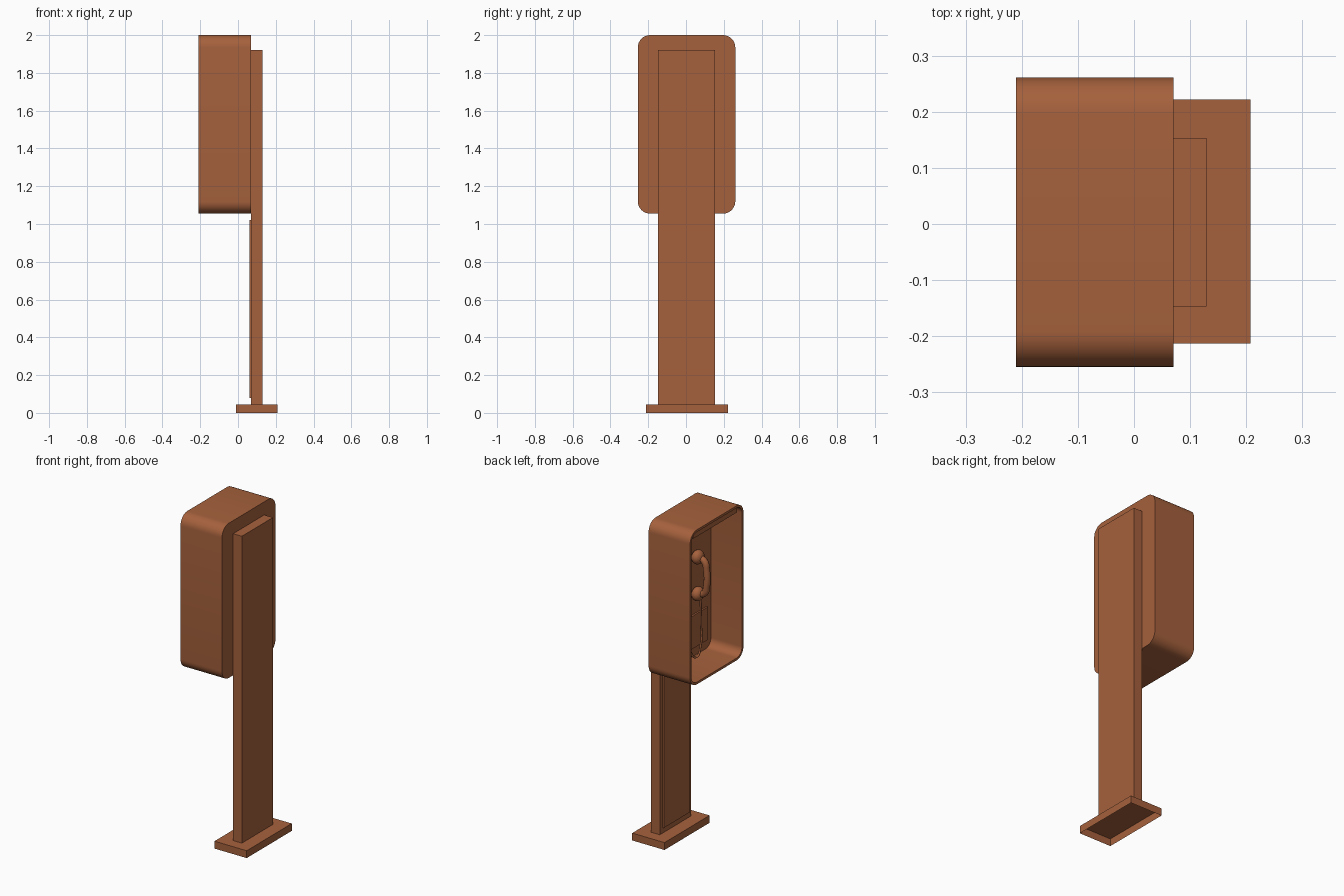
import bpy, bmesh, math
from mathutils import Vector

if "Cube" in bpy.data.objects:
    bpy.data.objects.remove(bpy.data.objects["Cube"], do_unlink=True)

COLOUR = (0.38, 0.12, 0.046, 1)
rust = bpy.data.materials.new("rust_orange")
rust.use_nodes = True
rust.diffuse_color = COLOUR
rust.node_tree.nodes["Principled BSDF"].inputs["Base Color"].default_value = COLOUR
YC = 0.003  # shared centre line


def finish(name, bm, smooth=False):
    bmesh.ops.recalc_face_normals(bm, faces=bm.faces)
    mesh = bpy.data.meshes.new(name)
    bm.to_mesh(mesh)
    bm.free()
    mesh.materials.append(rust)
    obj = bpy.data.objects.new(name, mesh)
    bpy.context.collection.objects.link(obj)
    if smooth:
        bpy.ops.object.select_all(action='DESELECT')
        obj.select_set(True)
        bpy.context.view_layer.objects.active = obj
        bpy.ops.object.shade_smooth_by_angle(angle=math.radians(35))
    return obj


def box(name, x, y, z, open_bottom=False):
    bm = bmesh.new()
    bmesh.ops.create_cube(bm, size=1)
    for v in bm.verts:
        v.co = [lo + (c + 0.5) * (hi - lo) for c, (lo, hi) in zip(v.co, (x, y, z))]
    bmesh.ops.recalc_face_normals(bm, faces=bm.faces)
    if open_bottom:
        under = [f for f in bm.faces if f.normal.z < -0.9]
        bmesh.ops.delete(bm, geom=under, context='FACES_ONLY')
    return finish(name, bm)


def rounded_loop(bm, x, half_y, z0, z1, r, steps=8):
    # rounded rectangle in the y-z plane
    corners = [(1, 1), (-1, 1), (-1, -1), (1, -1)]
    mid, half_z = (z0 + z1) / 2, (z1 - z0) / 2
    loop = []
    for i, (sy, sz) in enumerate(corners):
        for k in range(steps + 1):
            a = math.pi / 2 * (i + k / steps)
            loop.append(bm.verts.new((x, YC + sy * (half_y - r) + r * math.cos(a),
                                      mid + sz * (half_z - r) + r * math.sin(a))))
    return loop


def tube(name, points, radius):
    curve = bpy.data.curves.new(name, 'CURVE')
    curve.dimensions = '3D'
    curve.bevel_depth = radius
    curve.bevel_resolution = 3
    curve.use_fill_caps = True
    spline = curve.splines.new('BEZIER')
    spline.bezier_points.add(len(points) - 1)
    for p, co in zip(spline.bezier_points, points):
        p.co = co
        p.handle_left_type = p.handle_right_type = 'AUTO'
    curve.materials.append(rust)
    obj = bpy.data.objects.new(name, curve)
    bpy.context.collection.objects.link(obj)


# Stand: hollow foot, post and thin front panel
box("base_plate", (-0.01, 0.208), (YC - 0.216, YC + 0.219), (0, 0.045), open_bottom=True)
box("post", (0.07, 0.129), (YC - 0.15, YC + 0.15), (0.045, 1.92))
box("post_front_panel", (0.06, 0.07), (YC - 0.125, YC + 0.125), (0.08, 1.02))

# Rounded hood with an open front
bm = bmesh.new()
T = 0.014
loops = [rounded_loop(bm, 0.07, 0.258, 1.055, 2.0, 0.065),
         rounded_loop(bm, -0.21, 0.258, 1.055, 2.0, 0.065),
         rounded_loop(bm, -0.21, 0.258 - T, 1.055 + T, 2.0 - T, 0.065 - T),
         rounded_loop(bm, 0.0, 0.258 - T, 1.055 + T, 2.0 - T, 0.065 - T)]
for a, b in zip(loops, loops[1:]):
    for i in range(len(a)):
        j = (i + 1) % len(a)
        bm.faces.new((a[i], a[j], b[j], b[i]))
bm.faces.new(loops[0])
bm.faces.new(loops[-1])
finish("hood", bm, smooth=True)

# Header strip under the hood's roof
box("hood_header", (-0.2, -0.185), (YC - 0.21, YC + 0.21), (1.95, 1.987))

# Coin box plate on the back wall
box("coin_box", (-0.01, 0.0), (YC - 0.2, YC + 0.2), (1.125, 1.325))

# Handset: two round cups joined by a bent grip
HY = -0.07
for name, z in (("earpiece", 1.685), ("mouthpiece", 1.46)):
    bm = bmesh.new()
    bmesh.ops.create_uvsphere(bm, u_segments=20, v_segments=12, radius=0.042)
    for v in bm.verts:
        v.co = Vector((v.co.x * 0.8 - 0.032, v.co.y + HY, v.co.z + z))
    finish(name, bm, smooth=True)
tube("handset_grip", [(-0.035, HY, 1.685), (-0.075, HY, 1.67), (-0.09, HY, 1.62),
                      (-0.09, HY, 1.52), (-0.075, HY, 1.475), (-0.035, HY, 1.46)], 0.02)

# Hanging cord
tube("cord", [(-0.05, HY, 1.44), (-0.052, HY, 1.3), (-0.05, HY, 1.15),
              (-0.045, -0.035, 1.09), (-0.03, 0.005, 1.14), (-0.008, 0.01, 1.2)], 0.006)
